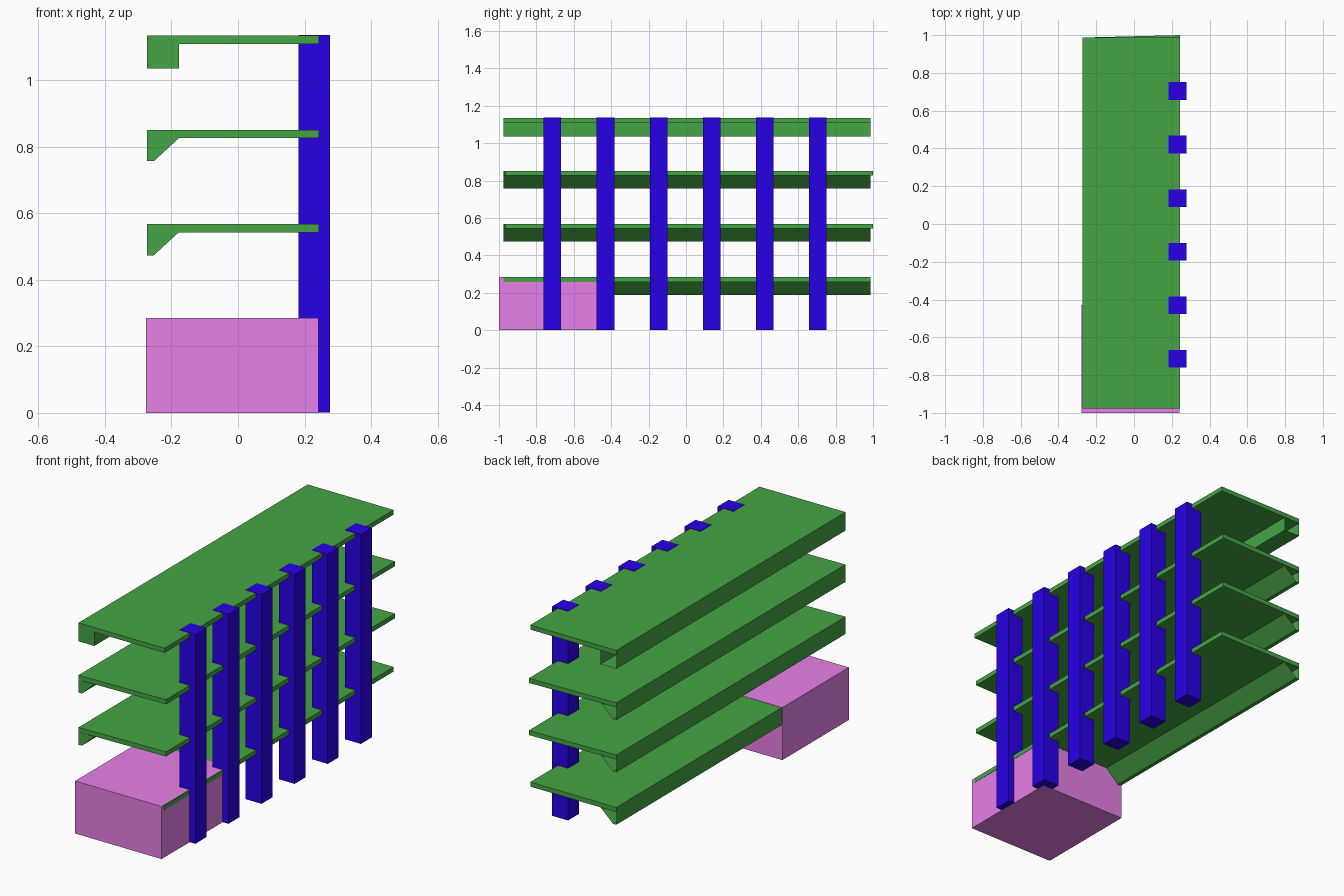
import bpy, bmesh

if "Cube" in bpy.data.objects:
    bpy.data.objects.remove(bpy.data.objects["Cube"])


def material(name, rgb):
    m = bpy.data.materials.new(name)
    m.diffuse_color = (*rgb, 1.0)
    m.use_nodes = True
    m.node_tree.nodes["Principled BSDF"].inputs["Base Color"].default_value = m.diffuse_color
    return m


GREEN = material("leaf green", (0.059, 0.375, 0.059))
BLUE = material("deep blue", (0.022, 0.0, 0.8))
PINK = material("orchid pink", (0.8, 0.216, 0.8))


def finish(name, bm, mat):
    mesh = bpy.data.meshes.new(name)
    bm.to_mesh(mesh)
    bm.free()
    mesh.materials.append(mat)
    obj = bpy.data.objects.new(name, mesh)
    bpy.context.collection.objects.link(obj)
    return obj


def box(name, x, y, z, mat, skew=0.0):
    """Box from ranges; skew slides the +x side along y."""
    bm = bmesh.new()
    for v in bmesh.ops.create_cube(bm, size=1)["verts"]:
        right = v.co.x > 0
        v.co = (x[right], y[v.co.y > 0] + skew * right, z[v.co.z > 0])
    return finish(name, bm, mat)


def edge_beam(name, profile, y0, y1):
    """Shell swept along y: closed at the front, open at the back and top."""
    bm = bmesh.new()
    front = [bm.verts.new((x, y0, z)) for x, z in profile]
    back = [bm.verts.new((x, y1, z)) for x, z in profile]
    bm.faces.new(front)
    for i in range(len(profile) - 1):
        bm.faces.new((front[i + 1], front[i], back[i], back[i + 1]))
    return finish(name, bm, GREEN)


# Floor slabs with a downstand beam along the left edge
Y0, Y1, LEFT = -0.977, 0.987, -0.273
for i, top in enumerate((0.2835, 0.568, 0.851, 1.135)):
    under = top - 0.025
    skew = 0.013 if i in (1, 2) else 0.0
    box(f"floor_slab_{i + 1}", (LEFT, 0.243), (Y0, Y1), (under, top), GREEN, skew)
    low = top - (0.1 if i == 3 else 0.094)
    foot = -0.178 if i == 3 else -0.253     # square on the roof, splayed below
    profile = [(LEFT, under), (LEFT, low), (foot, low), (-0.178, under)]
    edge_beam(f"edge_beam_{i + 1}", profile, Y0, Y1)

# Row of columns along the right edge
for i in range(6):
    y = -0.714 + 0.2836 * i
    box(f"column_{i + 1}", (0.182, 0.277), (y - 0.047, y + 0.047), (0.001, 1.137), BLUE)

# Solid block at the front
box("base_block", (-0.277, 0.2415), (-1.0, -0.43), (0.0, 0.285), PINK)
